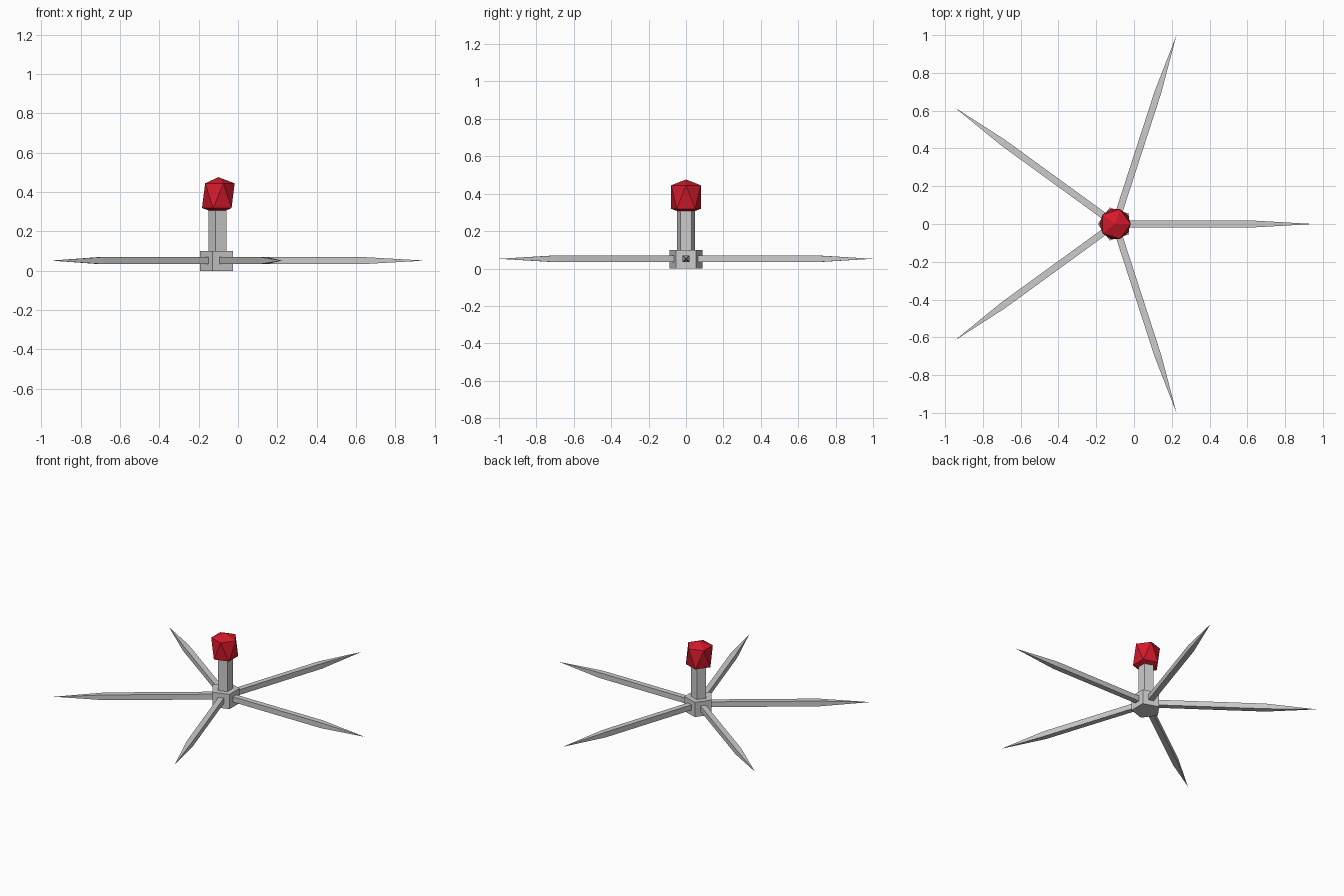
import bpy, bmesh
from math import pi, cos, sin, tau

if "Cube" in bpy.data.objects:
    bpy.data.objects.remove(bpy.data.objects["Cube"])

CX = -0.10   # hub axis offset so the five arms are centred


def loft(name, sections, loc=(CX, 0, 0), rot=0):
    """Skin a list of vertex rings (a one-point ring makes a tip) into a closed solid."""
    bm = bmesh.new()
    rings = [[bm.verts.new(p) for p in s] for s in sections]
    for a, b in zip(rings, rings[1:]):
        n = max(len(a), len(b))
        for i in range(n):
            j = (i + 1) % n
            if len(a) == 1:
                bm.faces.new((a[0], b[j], b[i]))
            elif len(b) == 1:
                bm.faces.new((a[i], a[j], b[0]))
            else:
                bm.faces.new((a[i], a[j], b[j], b[i]))
    for ring in (rings[0], rings[-1]):
        if len(ring) > 2:
            bm.faces.new(ring)
    bmesh.ops.recalc_face_normals(bm, faces=bm.faces)
    mesh = bpy.data.meshes.new(name)
    bm.to_mesh(mesh)
    bm.free()
    ob = bpy.data.objects.new(name, mesh)
    ob.location = loc
    ob.rotation_euler[2] = rot
    bpy.context.collection.objects.link(ob)
    return ob


def pentagon(r, z, start=pi / 5):
    return [(r * cos(start + tau * i / 5), r * sin(start + tau * i / 5), z) for i in range(5)]


def square(x, h):
    return [(x, -h, -h), (x, h, -h), (x, h, h), (x, -h, h)]


# Pentagonal hub and upright post
loft("hub", [pentagon(0.092, 0), pentagon(0.092, 0.10)])
loft("post", [pentagon(0.05, 0.08), pentagon(0.05, 0.32)])

# Five square arms with sharpened ends
for k in range(5):
    loft(f"arm_{k + 1}",
         [square(0.03, 0.018), square(0.735, 0.018), [(1.051, 0, 0)]],
         loc=(CX, 0, 0.052), rot=tau * k / 5)

# Faceted red knob: two staggered five-point rings with capped ends
knob = bmesh.new()
low = [knob.verts.new(p) for p in pentagon(0.083, 0.319)]
high = [knob.verts.new(p) for p in pentagon(0.083, 0.445, 0)]
bottom = knob.verts.new((0, 0, 0.29))
top = knob.verts.new((0, 0, 0.476))
for i in range(5):
    j = (i + 1) % 5
    knob.faces.new((bottom, low[j], low[i]))
    knob.faces.new((high[i], high[j], top))
    knob.faces.new((high[i], low[i], high[j]))
    knob.faces.new((low[i], low[j], high[j]))
bmesh.ops.recalc_face_normals(knob, faces=knob.faces)
mesh = bpy.data.meshes.new("knob")
knob.to_mesh(mesh)
knob.free()
red = bpy.data.materials.new("red")
red.diffuse_color = (0.65, 0.01, 0.025, 1)
red.use_nodes = True
red.node_tree.nodes["Principled BSDF"].inputs["Base Color"].default_value = red.diffuse_color
mesh.materials.append(red)
knob_ob = bpy.data.objects.new("knob", mesh)
knob_ob.location = (CX, 0, 0)
bpy.context.collection.objects.link(knob_ob)
